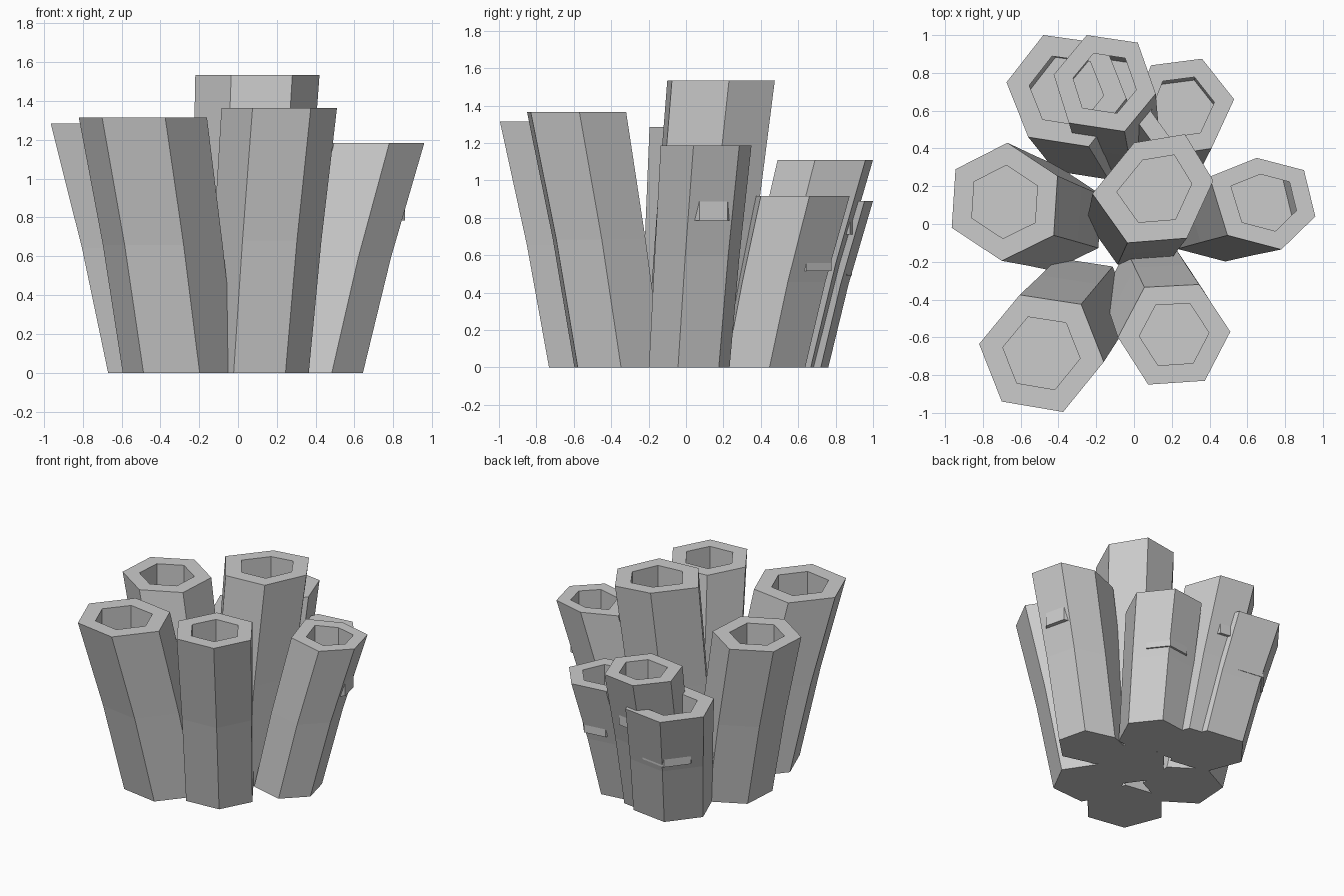
import bpy, bmesh
from mathutils import Vector

if "Cube" in bpy.data.objects:
    bpy.data.objects.remove(bpy.data.objects["Cube"])

stone = bpy.data.materials.new("pale_grey")
stone.diffuse_color = (0.6, 0.6, 0.6, 1)
stone.use_nodes = True
stone.node_tree.nodes["Principled BSDF"].inputs["Base Color"].default_value = stone.diffuse_color

BASE_SCALE, MID_SCALE = 0.89, 0.935   # tubes taper towards the ground
HOLE_SCALE, HOLE_DEPTH = 0.62, 0.4    # vertical hollow sunk into each top


def tube(name, height, base, rim):
    """Leaning six-sided tube with a slight bend half way and a straight hollow."""
    rim = [Vector(p) for p in rim]
    top = sum(rim, Vector((0, 0))) / 6
    base = Vector(base)
    mid = base.lerp(top, 0.46)
    bm = bmesh.new()

    def ring(centre, scale, z):
        return [bm.verts.new((*(centre + (p - top) * scale), z)) for p in rim]

    rings = [ring(base, BASE_SCALE, 0),
             ring(mid, MID_SCALE, height / 2),
             ring(top, 1, height),
             ring(top, HOLE_SCALE, height),
             ring(top, HOLE_SCALE, height - HOLE_DEPTH)]
    for a, b in zip(rings, rings[1:]):
        for i in range(6):
            j = (i + 1) % 6
            bm.faces.new((a[i], b[i], b[j], a[j]))
    bm.faces.new(rings[0])
    bm.faces.new(rings[-1][::-1])
    bmesh.ops.recalc_face_normals(bm, faces=bm.faces)
    mesh = bpy.data.meshes.new(name)
    bm.to_mesh(mesh)
    bm.free()
    mesh.materials.append(stone)
    bpy.context.collection.objects.link(bpy.data.objects.new(name, mesh))


# name, height, base centre, top outline
tube("centre_tube", 1.535, (0.05, 0.04),
     [(0, .43), (.27, .475), (.42, .23), (.28, -.075), (-.035, -.10), (-.22, .16)])
tube("left_tube", 1.285, (-.42, .03),
     [(-.945, .29), (-.67, .43), (-.405, .255), (-.425, -.06), (-.70, -.195), (-.965, -.02)])
tube("front_left_tube", 1.315, (-.30, -.455),
     [(-.605, -.375), (-.28, -.425), (-.16, -.73), (-.375, -.995), (-.70, -.94), (-.82, -.635)])
tube("front_right_tube", 1.365, (.10, -.36),
     [(.055, -.335), (.345, -.32), (.51, -.57), (.375, -.83), (.075, -.85), (-.085, -.60)])
tube("right_tube", 1.185, (.41, .03),
     [(.40, .25), (.65, .35), (.90, .285), (.96, .04), (.78, -.135), (.495, -.06)])
tube("back_right_tube", 0.915, (.18, .41),
     [(.09, .84), (.36, .875), (.53, .66), (.41, .40), (.15, .36), (-.01, .58)])
tube("back_tube", 1.11, (-.10, .475),
     [(-.425, .79), (-.25, 1.0), (.02, .96), (.115, .69), (-.05, .49), (-.345, .535)])
tube("back_left_tube", 0.89, (-.24, .50),
     [(-.675, .75), (-.48, 1.0), (-.155, .955), (-.04, .665), (-.24, .41), (-.56, .46)])
